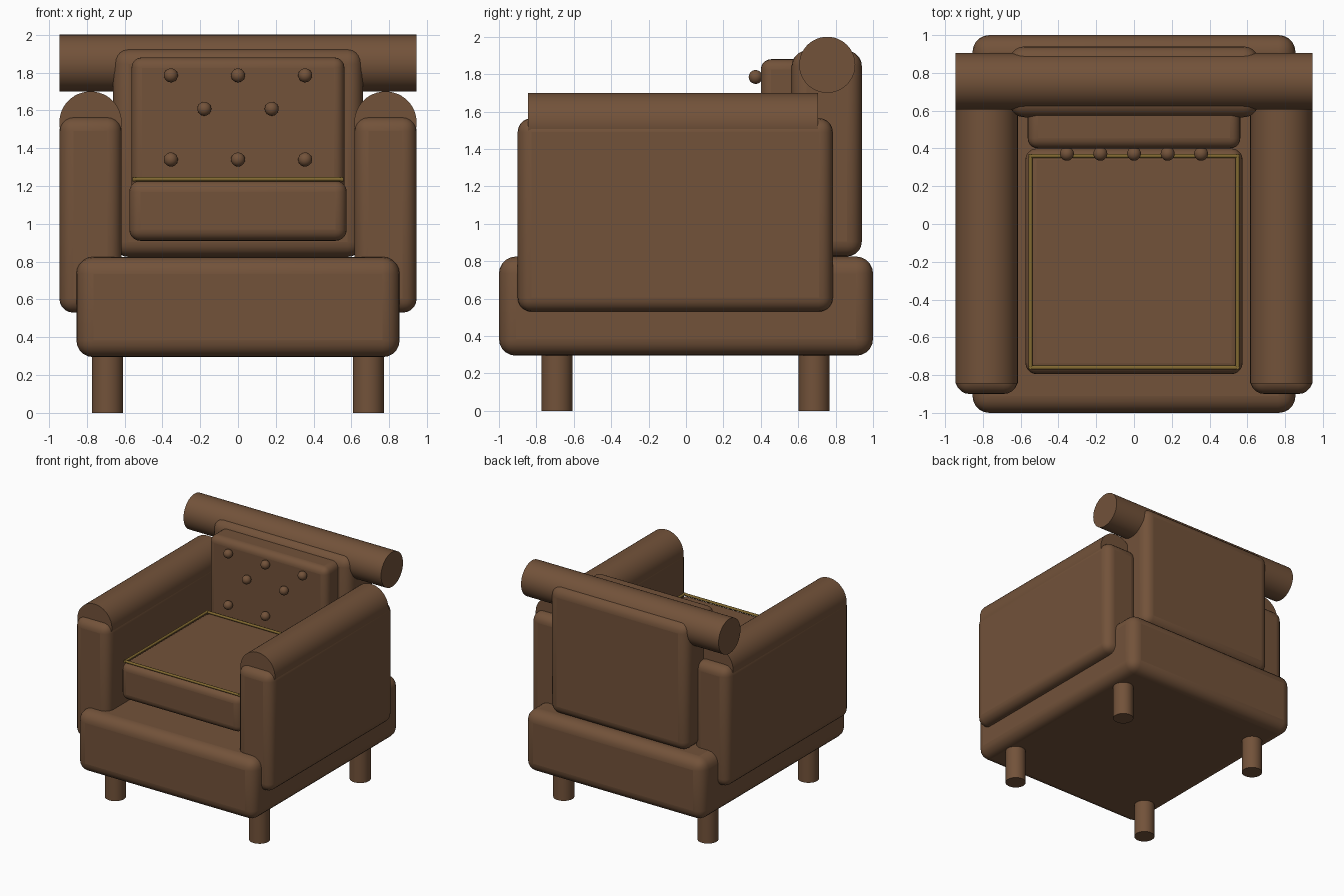
import bpy, math
from mathutils import Vector

if "Cube" in bpy.data.objects:
    bpy.data.objects.remove(bpy.data.objects["Cube"])


def material(name, rgb):
    m = bpy.data.materials.new(name)
    m.diffuse_color = (*rgb, 1)
    m.use_nodes = True
    m.node_tree.nodes["Principled BSDF"].inputs["Base Color"].default_value = m.diffuse_color
    return m


LEATHER = material("brown leather", (0.17, 0.085, 0.042))
GOLD = material("dark gold piping", (0.22, 0.14, 0.03))


def finish(ob, name, mat=LEATHER):
    ob.name = name
    ob.data.materials.append(mat)
    bpy.ops.object.shade_smooth_by_angle(angle=math.radians(35))
    return ob


def padded_box(name, lo, hi, radius):
    """Box between two corners with rounded edges."""
    lo, hi = Vector(lo), Vector(hi)
    bpy.ops.mesh.primitive_cube_add(size=1, location=(lo + hi) / 2)
    ob = bpy.context.object
    ob.scale = hi - lo
    bpy.ops.object.transform_apply(location=False, rotation=False, scale=True)
    b = ob.modifiers.new("rounding", 'BEVEL')
    b.width, b.segments = radius, 5
    return finish(ob, name)


def roll(name, a, b, radius, mat=LEATHER, sides=48):
    """Cylinder from point a to point b."""
    a, b = Vector(a), Vector(b)
    bpy.ops.mesh.primitive_cylinder_add(vertices=sides, radius=radius,
                                        depth=(b - a).length, location=(a + b) / 2)
    ob = bpy.context.object
    ob.rotation_euler = (b - a).to_track_quat('Z', 'Y').to_euler()
    return finish(ob, name, mat)


# Base and cushions
padded_box("base", (-0.855, -1, 0.295), (0.855, 1, 0.825), 0.09)
padded_box("backrest", (-0.66, 0.565, 0.825), (0.66, 0.94, 1.925), 0.08)
padded_box("seat_cushion", (-0.575, -0.795, 0.91), (0.575, 0.40, 1.228), 0.06)
padded_box("back_cushion", (-0.563, 0.40, 1.0), (0.563, 0.66, 1.88), 0.055)

# Head roll
roll("head_roll", (-0.945, 0.755, 1.85), (0.945, 0.755, 1.85), 0.15)

# Arms, arm rolls and legs on both sides
for s, side in ((-1, "left"), (1, "right")):
    padded_box("arm_" + side, (s * 0.78 - 0.165, -0.90, 0.53),
               (s * 0.78 + 0.165, 0.785, 1.565), 0.075)
    roll("arm_roll_" + side, (s * 0.78, -0.845, 1.535), (s * 0.78, 0.705, 1.535), 0.165)
    for y, end in ((-0.69, "front"), (0.685, "back")):
        roll(f"leg_{end}_{side}", (s * 0.69, y, 0), (s * 0.69, y, 0.32), 0.083, sides=32)

# Tufting buttons
rows = ((1.785, (-0.355, 0, 0.355)), (1.608, (-0.178, 0.178)), (1.34, (-0.355, 0, 0.355)))
for z, xs in rows:
    for x in xs:
        bpy.ops.mesh.primitive_uv_sphere_add(segments=20, ring_count=12, radius=0.037,
                                             location=(x, 0.372, z))
        finish(bpy.context.object, "button")

# Piping around the seat top
px, y0, y1, pz = 0.548, -0.76, 0.36, 1.236
corners = [(-px, y0, pz), (px, y0, pz), (px, y1, pz), (-px, y1, pz)]
for i in range(4):
    a, b = Vector(corners[i]), Vector(corners[(i + 1) % 4])
    d = (b - a).normalized() * 0.01
    roll("seat_piping", a - d, b + d, 0.011, GOLD, 12)
